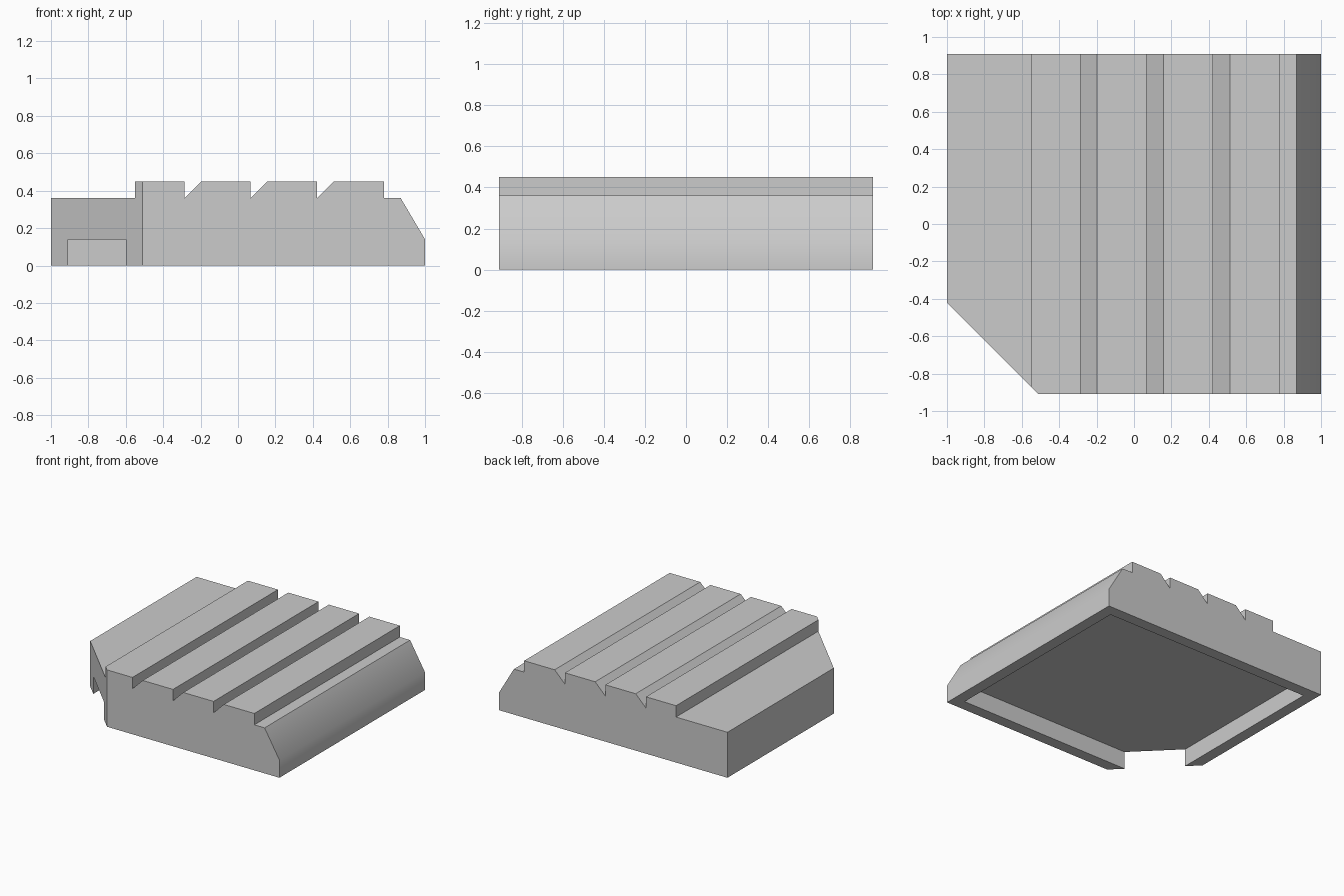
import bpy
import bmesh
from mathutils import Vector

old = bpy.data.objects.get("Cube")
if old:
    bpy.data.objects.remove(old, do_unlink=True)

HALF_DEPTH = 0.91
STEP_Z, TOP_Z, LOW_Z = 0.36, 0.45, 0.14
WALL = 0.09

grey = bpy.data.materials.new("plain grey")
grey.use_nodes = True
colour = (0.6, 0.6, 0.6, 1)
grey.diffuse_color = colour
grey.node_tree.nodes["Principled BSDF"].inputs["Base Color"].default_value = colour

# Side profile: low ledge, ridged top with sawtooth grooves, sloped nose
profile = [(-1, 0), (-1, STEP_Z), (-0.55, STEP_Z), (-0.55, TOP_Z)]
for groove_x in (-0.287, 0.068, 0.423):
    profile += [(groove_x, TOP_Z), (groove_x, STEP_Z), (groove_x + WALL, TOP_Z)]
profile += [(0.78, TOP_Z), (0.78, STEP_Z), (0.87, STEP_Z), (1, LOW_Z), (1, 0)]

# Extrude the profile along the depth
bm = bmesh.new()
end = bm.faces.new([bm.verts.new((x, -HALF_DEPTH, z)) for x, z in profile])
swept = bmesh.ops.extrude_face_region(bm, geom=[end])["geom"]
bmesh.ops.translate(bm, vec=(0, 2 * HALF_DEPTH, 0),
                    verts=[v for v in swept if isinstance(v, bmesh.types.BMVert)])

# Slice off the front corner and cap it
cut = bmesh.ops.bisect_plane(bm, geom=bm.verts[:] + bm.edges[:] + bm.faces[:],
                             plane_co=Vector((-1, -0.42, 0)),
                             plane_no=Vector((-1, -1, 0)), clear_outer=True)
rim = [e for e in cut["geom_cut"] if isinstance(e, bmesh.types.BMEdge)]
bmesh.ops.contextual_create(bm, geom=rim)
bmesh.ops.recalc_face_normals(bm, faces=bm.faces[:])

mesh = bpy.data.meshes.new("ridged_block")
bm.to_mesh(mesh)
bm.free()
mesh.materials.append(grey)
block = bpy.data.objects.new("ridged_block", mesh)
bpy.context.collection.objects.link(block)

# Hollow underside, open through the sliced corner
bpy.ops.mesh.primitive_cube_add(size=2)
cutter = bpy.context.object
cutter.name = "underside_cutter"
cutter.scale = (1 - WALL, HALF_DEPTH - WALL, LOW_Z)
cutter.hide_render = True
cutter.data.materials.append(grey)

hollow = block.modifiers.new("hollow", "BOOLEAN")
hollow.operation = "DIFFERENCE"
hollow.solver = "EXACT"
hollow.object = cutter
bpy.ops.object.select_all(action="DESELECT")
block.select_set(True)
bpy.context.view_layer.objects.active = block
bpy.ops.object.modifier_apply(modifier=hollow.name)
bpy.data.objects.remove(cutter, do_unlink=True)

# Soften only the shallow bend of the nose
bpy.ops.object.shade_smooth_by_angle(angle=0.6)
